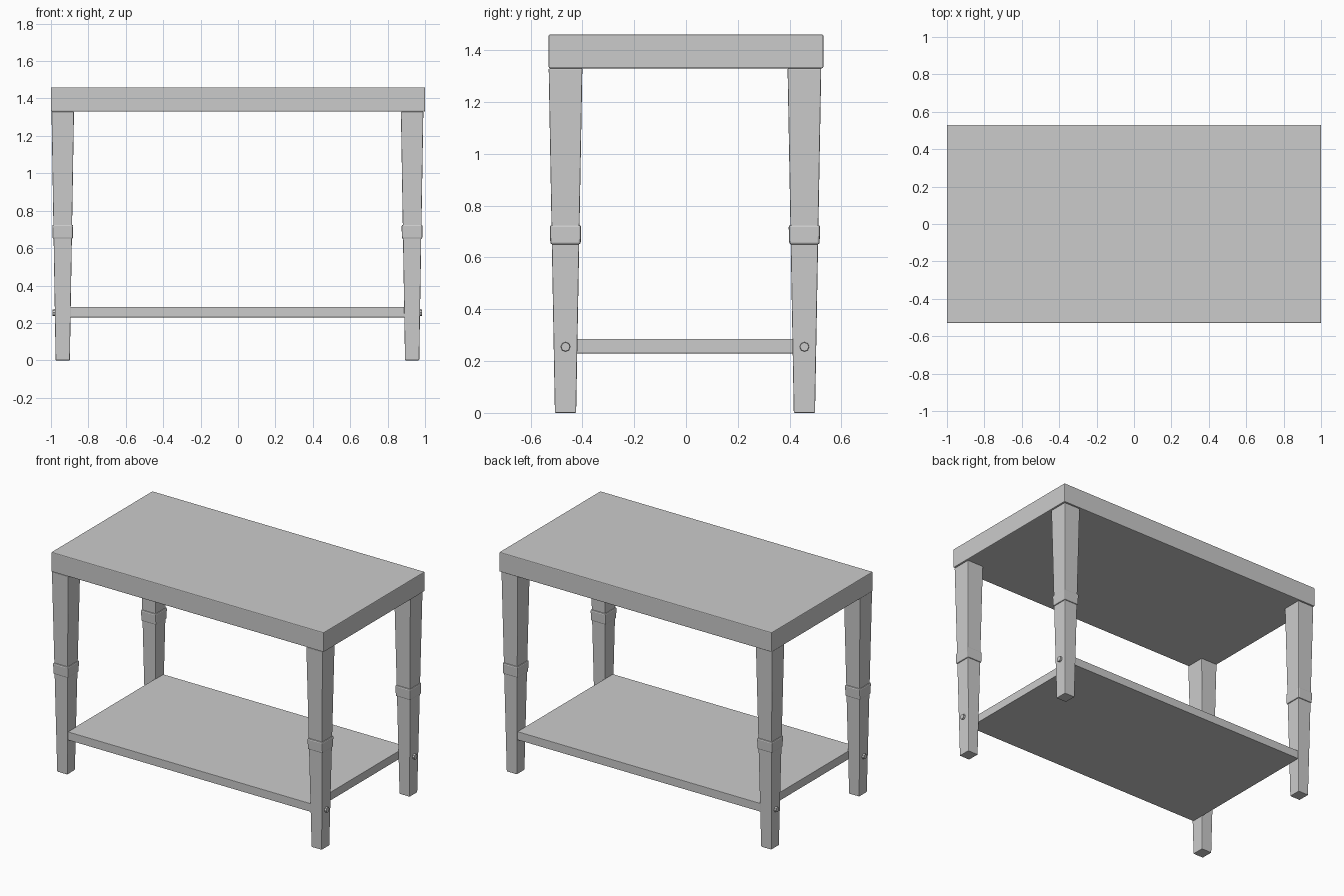
import bpy, bmesh
from mathutils import Matrix, Vector

cube = bpy.data.objects.get("Cube")
if cube:
    bpy.data.objects.remove(cube, do_unlink=True)

grey = bpy.data.materials.new("plain_grey")
grey.use_nodes = True
GREY = (0.6, 0.6, 0.6, 1)
grey.diffuse_color = GREY
grey.node_tree.nodes["Principled BSDF"].inputs["Base Color"].default_value = GREY


def finish(name, bm, bevel=0.0):
    """Turn a bmesh into a named object with an optional bevelled edge."""
    bmesh.ops.recalc_face_normals(bm, faces=bm.faces)
    mesh = bpy.data.meshes.new(name)
    bm.to_mesh(mesh)
    bm.free()
    mesh.materials.append(grey)
    ob = bpy.data.objects.new(name, mesh)
    bpy.context.collection.objects.link(ob)
    if bevel:
        mod = ob.modifiers.new("soft_edge", "BEVEL")
        mod.width = bevel
        mod.segments = 2
    return ob


def tapered_box(name, centre, z0, z1, low, high, bevel):
    """Box between two heights with its own x, y size at each end."""
    bm = bmesh.new()
    bmesh.ops.create_cube(bm, size=1)
    for v in bm.verts:
        size, z = (high, z1) if v.co.z > 0 else (low, z0)
        v.co = Vector((centre[0] + v.co.x * size[0],
                       centre[1] + v.co.y * size[1], z))
    return finish(name, bm, bevel)


def screw_head(name, x, y, z, side):
    """Low eight-sided head facing outward along x."""
    bm = bmesh.new()
    place = Matrix.Translation((x, y, z)) @ Matrix.Rotation(side * 1.5708, 4, "Y")
    bmesh.ops.create_cone(bm, cap_ends=True, segments=8, radius1=0.021,
                          radius2=0.017, depth=0.03, matrix=place)
    return finish(name, bm)


# Table top and lower shelf
top = (2.0, 1.06)
tapered_box("table_top", (0, 0), 1.33, 1.46, top, top, 0.005)
shelf = (1.79, 1.0)
tapered_box("lower_shelf", (-0.004, -0.004), 0.23, 0.285, shelf, shelf, 0.002)

# Four tapered legs, each with a collar and a screw into the shelf
for end, ysign in (("front", -1), ("back", 1)):
    for hand, side in (("left", 1), ("right", -1)):
        x = side * 0.934 - 0.003
        y = ysign * 0.461 - 0.004
        tag = f"{end}_{hand}"
        tapered_box(f"{tag}_leg", (x, y), 0, 1.33,
                    (0.076, 0.082), (0.12, 0.13), 0.004)
        tapered_box(f"{tag}_collar", (x, y), 0.65, 0.725,
                    (0.11, 0.117), (0.112, 0.122), 0.008)
        screw_head(f"{tag}_screw", x + side * 0.039, y, 0.255, side)
